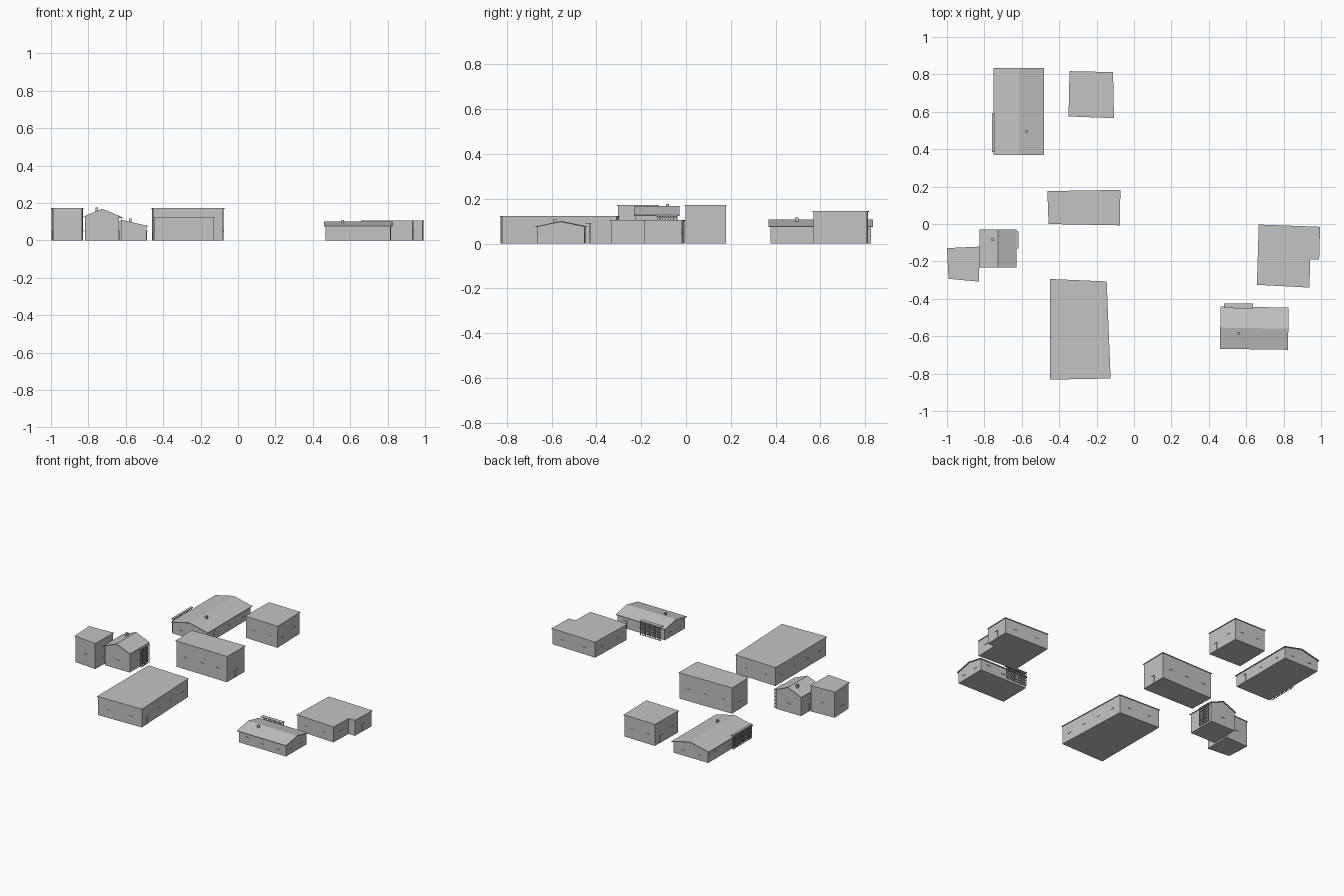
import bpy
import bmesh
import math
from mathutils import Vector, Matrix

cube = bpy.data.objects.get("Cube")
if cube:
    bpy.data.objects.remove(cube, do_unlink=True)

grey = bpy.data.materials.new("plain grey")
grey.use_nodes = True
colour = (0.55, 0.55, 0.56, 1)
grey.diffuse_color = colour
grey.node_tree.nodes["Principled BSDF"].inputs["Base Color"].default_value = colour


def finish(name, bm, matrix=None):
    mesh = bpy.data.meshes.new(name)
    bmesh.ops.recalc_face_normals(bm, faces=bm.faces)
    bm.to_mesh(mesh)
    bm.free()
    mesh.materials.append(grey)
    obj = bpy.data.objects.new(name, mesh)
    if matrix:
        obj.matrix_world = matrix
    bpy.context.collection.objects.link(obj)


def add_box(bm, centre, size, turn=0):
    m = Matrix.Translation(centre) @ Matrix.Rotation(turn, 4, "Z") @ Matrix.Diagonal((*size, 1))
    bmesh.ops.create_cube(bm, size=1, matrix=m)


def extrude(bm, points, move):
    # Closed prism: the start face is kept as the second cap
    start = bm.faces.new([bm.verts.new(p) for p in points])
    end = bmesh.ops.extrude_face_region(bm, geom=[start], use_keep_orig=True)["geom"]
    verts = [v for v in end if isinstance(v, bmesh.types.BMVert)]
    bmesh.ops.translate(bm, verts=verts, vec=move)


def inset(points, d):
    # Move each outline edge inwards and join neighbouring edges
    out = []
    for i, p in enumerate(points):
        e1 = (p - points[i - 1]).normalized()
        e2 = (points[(i + 1) % len(points)] - p).normalized()
        n1, n2 = Vector((-e1.y, e1.x)), Vector((-e2.y, e2.x))
        out.append(p + (n1 + n2) * d / (1 + n1.dot(n2)))
    return out


def wall_details(name, outline, height, matrix=None):
    # Window sills along every wall and a hooded door on every other one
    bm = bmesh.new()
    for i, a in enumerate(outline):
        along = outline[(i + 1) % len(outline)] - a
        length, turn = along.length, math.atan2(along.y, along.x)
        if length < 0.08:
            continue
        count = max(1, round(length / 0.13))
        for k in range(count):
            p = a + along * (k + 0.5) / count
            if k == 0 and i % 2:
                add_box(bm, (p.x, p.y, 0.024), (0.02, 0.003, 0.048), turn)
                add_box(bm, (p.x, p.y, 0.05), (0.026, 0.008, 0.003), turn)
            else:
                add_box(bm, (p.x, p.y, height * 0.45), (0.024, 0.005, 0.003), turn)
    finish(name, bm, matrix)


def flat_building(name, outline, height):
    outer = [Vector(p) for p in outline]
    walls = inset(outer, 0.004)
    bm = bmesh.new()
    extrude(bm, [(p.x, p.y, 0) for p in walls], (0, 0, height - 0.004))
    finish(name + "_walls", bm)
    bm = bmesh.new()
    extrude(bm, [(p.x, p.y, height - 0.004) for p in outer], (0, 0, 0.004))
    finish(name + "_flat_roof", bm)
    wall_details(name + "_sills_and_doors", walls, height)


def gabled_house(name, centre, turn, half, eave, ridge, porch, chimney):
    matrix = Matrix.Translation((*centre, 0)) @ Matrix.Rotation(turn, 4, "Z")
    w, l = half
    thick, over = 0.004, 0.008
    slope = (ridge - eave) / w
    # Walls with gable ends
    iw, il = w - over, l - over
    side = eave + slope * over - thick
    bm = bmesh.new()
    extrude(bm, [(-iw, -il, 0), (iw, -il, 0), (iw, -il, side),
                 (0, -il, ridge - thick), (-iw, -il, side)], (0, 2 * il, 0))
    finish(name + "_walls", bm, matrix)
    # Overhanging pitched roof
    bm = bmesh.new()
    extrude(bm, [(-w, -l, eave - thick), (0, -l, ridge - thick), (w, -l, eave - thick),
                 (w, -l, eave), (0, -l, ridge), (-w, -l, eave)], (0, 2 * l, 0))
    finish(name + "_pitched_roof", bm, matrix)
    # Chimney
    bm = bmesh.new()
    add_box(bm, (*chimney, ridge - 0.007), (0.014, 0.014, 0.03))
    finish(name + "_chimney", bm, matrix)
    # Lattice porch along one eave
    sign, out, y0, y1, top = porch
    x_in, x_out = sign * iw, sign * (w + out)
    mid = (y0 + y1) / 2
    bm = bmesh.new()
    add_box(bm, ((x_in + x_out) / 2, mid, top - 0.002),
            (abs(x_out - x_in), y1 - y0, 0.004))
    finish(name + "_porch_roof", bm, matrix)
    x = x_out - sign * 0.004
    bm = bmesh.new()
    columns = round((y1 - y0) / 0.013)
    for k in range(columns + 1):
        y = y0 + 0.003 + (y1 - y0 - 0.006) * k / columns
        add_box(bm, (x, y, top / 2 - 0.002), (0.003, 0.003, top - 0.004))
    for k in range(6):
        add_box(bm, (x, mid, 0.002 + (top - 0.008) * k / 5), (0.003, y1 - y0 - 0.004, 0.003))
    finish(name + "_porch_lattice", bm, matrix)
    corners = [Vector(p) for p in ((-iw, -il), (iw, -il), (iw, il), (-iw, il))]
    wall_details(name + "_sills_and_doors", corners, eave, matrix)


# Flat-roofed blocks, outlines anticlockwise
flat_building("rear_block", [(-0.35, 0.575), (-0.107, 0.566), (-0.112, 0.812), (-0.345, 0.817)], 0.145)
flat_building("middle_block", [(-0.457, 0), (-0.075, -0.007), (-0.073, 0.182), (-0.463, 0.176)], 0.173)
flat_building("front_hall", [(-0.45, -0.832), (-0.125, -0.826), (-0.146, -0.307), (-0.45, -0.294)], 0.124)
flat_building("right_block", [(-0.992, -0.293), (-0.829, -0.308), (-0.825, -0.121), (-1, -0.129)], 0.173)
flat_building("left_block", [(0.657, -0.325), (0.938, -0.34), (0.942, -0.19), (0.99, -0.19),
                             (0.995, -0.015), (0.667, -0.003)], 0.105)

# Pitched houses
gabled_house("rear_house", (-0.615, 0.602), 0, (0.135, 0.233), 0.077, 0.108,
             (-1, 0.008, -0.217, -0.012, 0.093), (0.038, -0.107))
gabled_house("small_house", (-0.726, -0.131), 0, (0.099, 0.102), 0.128, 0.169,
             (1, 0.01, 0, 0.09, 0.124), (-0.03, 0.048))
gabled_house("front_house", (0.643, -0.557), math.radians(89.2), (0.113, 0.182), 0.077, 0.1,
             (1, 0.018, 0.008, 0.163, 0.093), (-0.028, 0.083))
